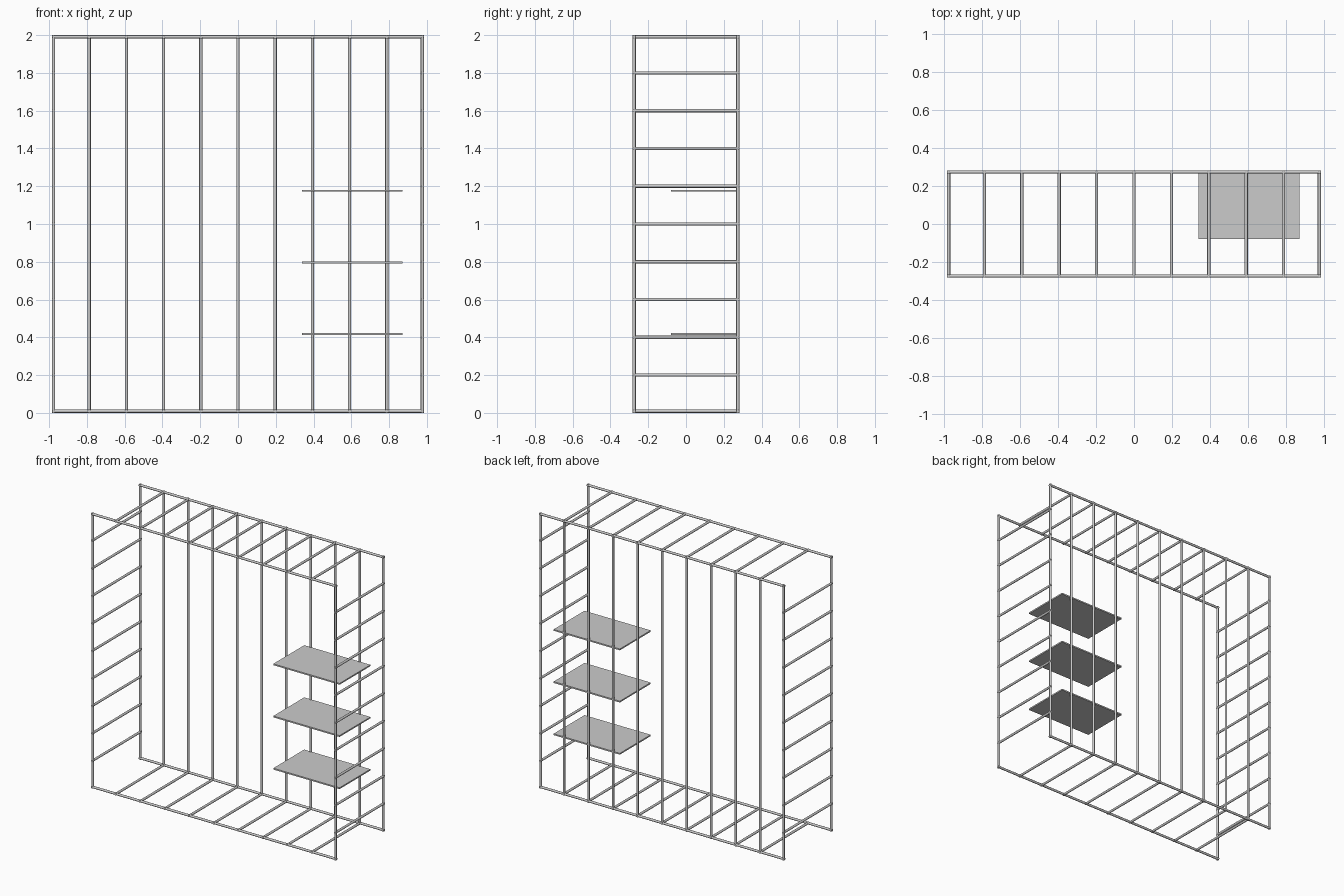
import bpy
from math import radians
from mathutils import Vector

cube = bpy.data.objects.get("Cube")
if cube:
    bpy.data.objects.remove(cube, do_unlink=True)

# One plain grey for the whole rack
grey = bpy.data.materials.new("light grey")
grey.use_nodes = True
GREY = (0.6, 0.6, 0.6, 1)
grey.diffuse_color = GREY
grey.node_tree.nodes["Principled BSDF"].inputs["Base Color"].default_value = GREY

# Bar centre lines and radius
X, Y, LOW, HIGH = 0.976, 0.274, 0.009, 1.991
RADIUS = 0.0085
BAYS = 10
PITCH = 0.197


def bar(name, start, end):
    """Round bar whose ends reach the outer side of the bars it crosses."""
    start, end = Vector(start), Vector(end)
    axis = end - start
    bpy.ops.mesh.primitive_cylinder_add(
        vertices=12, radius=RADIUS, depth=axis.length + 2 * RADIUS,
        location=(start + end) / 2, rotation=axis.to_track_quat("Z", "Y").to_euler())
    obj = bpy.context.object
    obj.name = name
    obj.data.materials.append(grey)
    bpy.ops.object.shade_smooth_by_angle(angle=radians(40))


def shelf(name, low, high):
    low, high = Vector(low), Vector(high)
    bpy.ops.mesh.primitive_cube_add(size=1, location=(low + high) / 2)
    obj = bpy.context.object
    obj.name = name
    obj.scale = high - low
    bpy.ops.object.transform_apply(location=False, rotation=False, scale=True)
    obj.data.materials.append(grey)


# Outer posts and long rails
for y, face in ((-Y, "front"), (Y, "back")):
    for x, side in ((-X, "right"), (X, "left")):
        bar(f"{face}_{side}_post", (x, y, LOW), (x, y, HIGH))
    for z, level in ((LOW, "bottom"), (HIGH, "top")):
        bar(f"{face}_{level}_rail", (-X, y, z), (X, y, z))

# Back uprights, floor and roof crossbars, and end rungs
for i in range(1, BAYS):
    x = PITCH * (i - BAYS / 2)
    bar(f"back_upright_{i}", (x, Y, LOW), (x, Y, HIGH))
    for z, level in ((LOW, "floor"), (HIGH, "roof")):
        bar(f"{level}_crossbar_{i}", (x, -Y, z), (x, Y, z))
    z = 2 * i / BAYS
    for x, side in ((-X, "right"), (X, "left")):
        bar(f"{side}_rung_{i}", (x, -Y, z), (x, Y, z))

# Shelves
for i, z in enumerate((0.418, 0.797, 1.176), 1):
    shelf(f"shelf_{i}", (0.34, -0.08, z - 0.005), (0.872, Y, z + 0.005))
